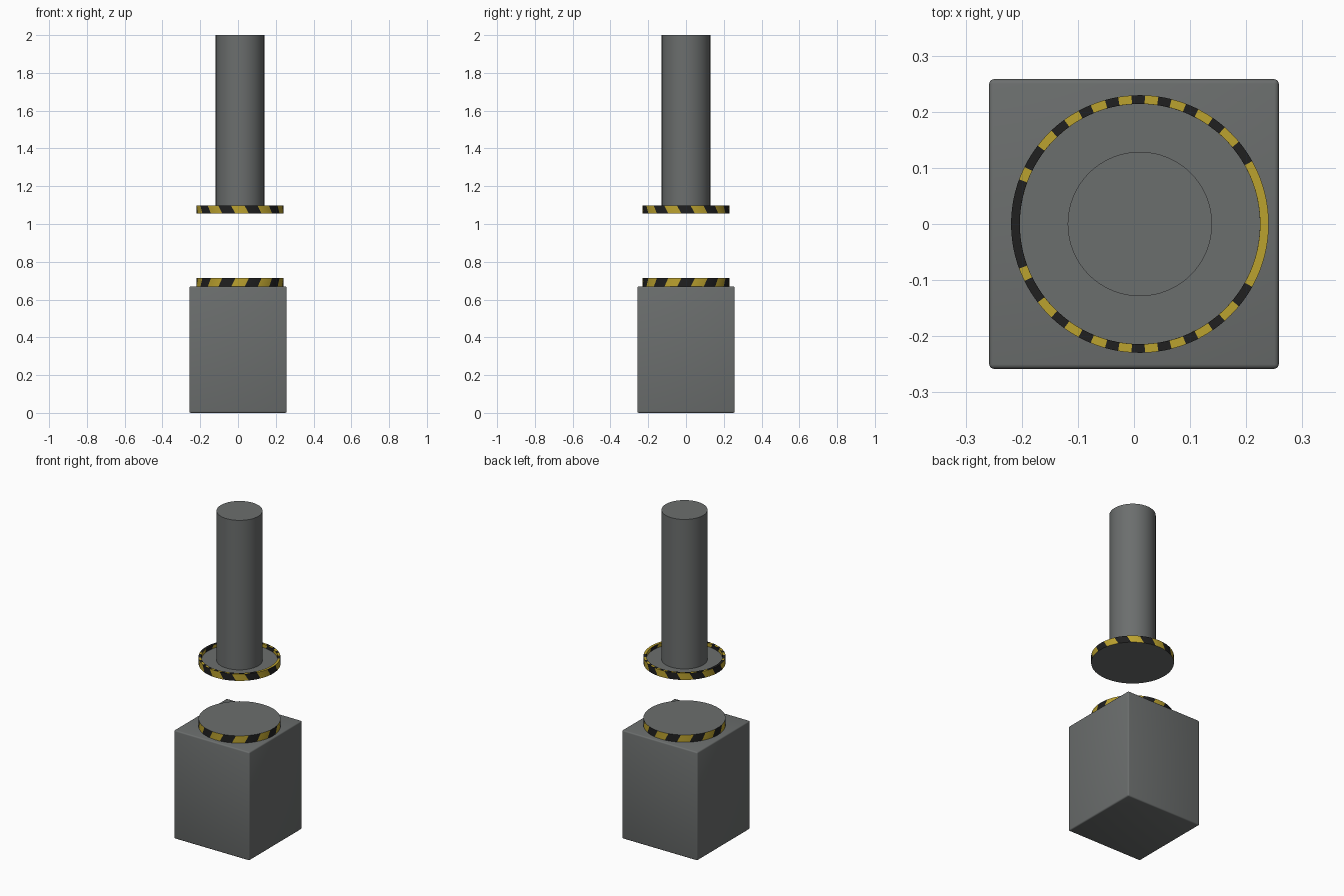
import bpy, bmesh, math

if "Cube" in bpy.data.objects:
    bpy.data.objects.remove(bpy.data.objects["Cube"])

CX = 0.0105      # the press parts sit slightly right of the base centre
R_OUT, R_IN, R_SHAFT = 0.2295, 0.214, 0.1287
SEGS = 480       # fine enough for clean stripe edges


def material(name, rgb):
    m = bpy.data.materials.new(name)
    m.diffuse_color = (*rgb, 1)
    m.use_nodes = True
    m.node_tree.nodes["Principled BSDF"].inputs["Base Color"].default_value = m.diffuse_color
    return m


grey = material("machine grey", (0.148, 0.157, 0.155))
yellow = material("hazard yellow", (0.50, 0.36, 0.028))
black = material("hazard black", (0.014, 0.014, 0.014))


def finish(bm, name, mats):
    bmesh.ops.recalc_face_normals(bm, faces=bm.faces)
    mesh = bpy.data.meshes.new(name)
    bm.to_mesh(mesh)
    bm.free()
    for m in mats:
        mesh.materials.append(m)
    ob = bpy.data.objects.new(name, mesh)
    bpy.context.collection.objects.link(ob)
    bpy.ops.object.select_all(action='DESELECT')
    ob.select_set(True)
    bpy.context.view_layer.objects.active = ob
    bpy.ops.object.shade_smooth_by_angle(angle=math.radians(35))
    return ob


def striped_plate(name, z_face, z_open, z_floor):
    """Shallow dish: grey pressing face, striped rim, recessed grey floor."""
    bm = bmesh.new()

    def ring(r, z, shift):
        pts = []
        for k in range(SEGS):
            a = math.radians(k * 360 / SEGS + shift)
            pts.append(bm.verts.new((CX + r * math.sin(a), -r * math.cos(a), z)))
        return pts

    # opposite angular shifts slant the stripes on the wall
    face = ring(R_OUT, z_face, 3)
    rim_out = ring(R_OUT, z_open, -3)
    rim_in = ring(R_IN, z_open, -3)
    floor = ring(R_IN, z_floor, 0)
    bm.faces.new(face)
    bm.faces.new(floor)
    for k in range(SEGS):
        j = (k + 1) % SEGS
        angle = (k + 0.5) * 360 / SEGS
        wall = 2 if (angle + 9) % 36 >= 18 else 1
        for lo, hi in ((face, rim_out), (rim_in, floor)):
            bm.faces.new((lo[k], lo[j], hi[j], hi[k])).material_index = wall
        # narrow straight stripes across the rim's flat edge
        f = bm.faces.new((rim_out[k], rim_out[j], rim_in[j], rim_in[k]))
        x = f.calc_center_median().x - CX + 0.003
        dark = (x + 0.011) % 0.0462 < 0.022 and x < 0.205
        f.material_index = 2 if dark or x < -0.205 else 1
    return finish(bm, name, (grey, yellow, black))


# base block with softened edges
bm = bmesh.new()
bmesh.ops.create_cube(bm, size=1)
for v in bm.verts:
    v.co = (v.co.x * 0.516, v.co.y * 0.516, (v.co.z + 0.5) * 0.67)
bmesh.ops.bevel(bm, geom=bm.edges[:], offset=0.008, segments=3, profile=0.5,
                affect='EDGES')
finish(bm, "base_block", (grey,))

# facing plates: anvil on the block, ram plate above
striped_plate("anvil_plate", 0.715, 0.667, 0.69)
striped_plate("ram_plate", 1.055, 1.097, 1.076)

# ram shaft
bm = bmesh.new()
bmesh.ops.create_cone(bm, cap_ends=True, segments=64, radius1=R_SHAFT,
                      radius2=R_SHAFT, depth=0.926)
bmesh.ops.translate(bm, verts=bm.verts, vec=(CX, 0, 2 - 0.463))
finish(bm, "ram_shaft", (grey,))
